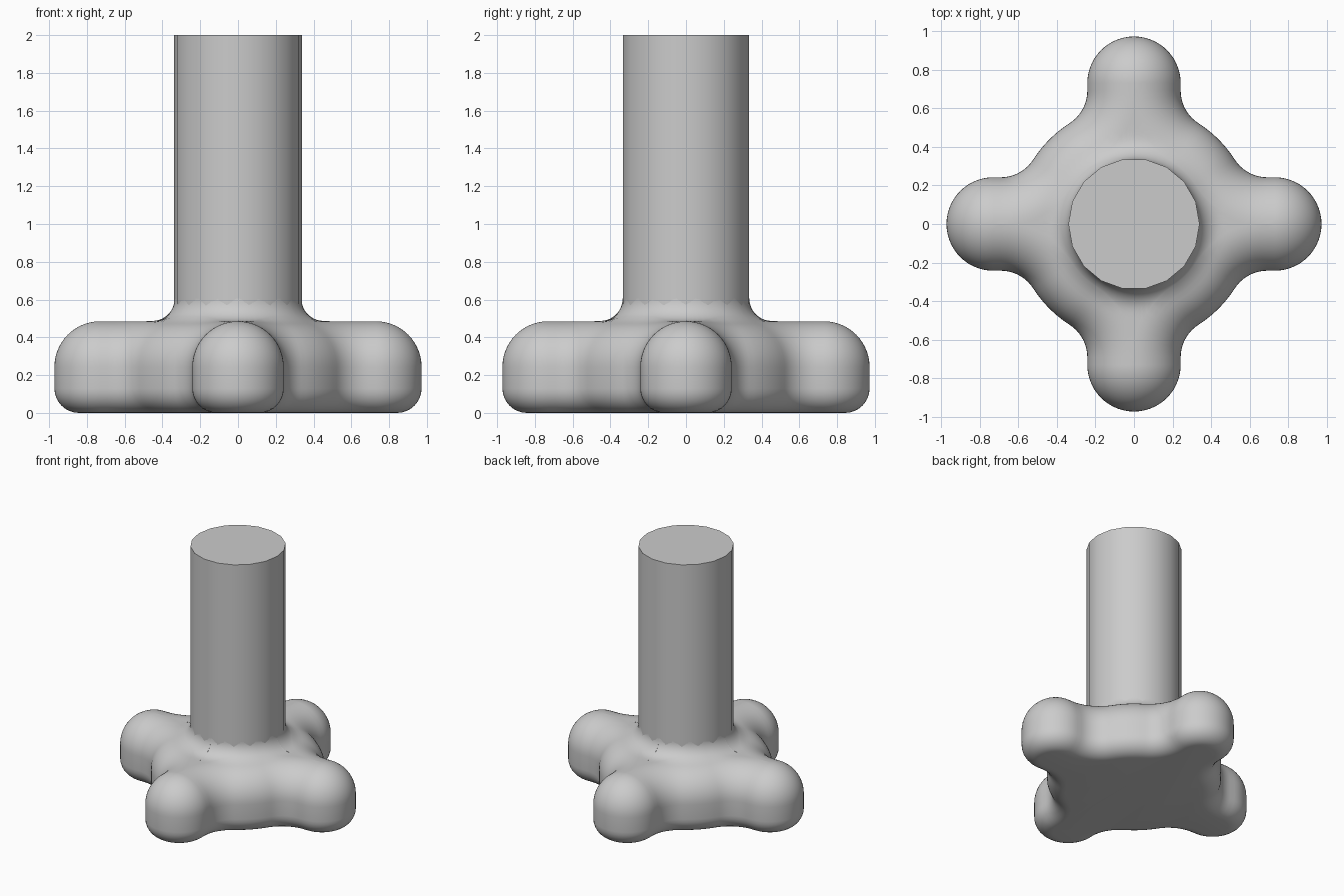
import bpy, bmesh
from math import sin, cos, pi, sqrt, atan2, hypot, radians

cube = bpy.data.objects.get("Cube")
if cube:
    bpy.data.objects.remove(cube, do_unlink=True)

# Main sizes
HEIGHT, POST_R, NECK_R = 2.0, 0.34, 0.335
TIP, LOBE_R, DISC_R, WEB_R = 0.73, 0.242, 0.62, 0.2
BASE_H, FOOT_R, FLARE = 0.485, 0.13, 0.12

grey = bpy.data.materials.new("plain grey")
grey.use_nodes = True
colour = (0.6, 0.6, 0.6, 1)
grey.diffuse_color = colour
grey.node_tree.nodes["Principled BSDF"].inputs["Base Color"].default_value = colour


def finish(bm, name, angle):
    bmesh.ops.remove_doubles(bm, verts=bm.verts, dist=0.0005)
    bmesh.ops.recalc_face_normals(bm, faces=bm.faces)
    mesh = bpy.data.meshes.new(name)
    bm.to_mesh(mesh)
    bm.free()
    mesh.materials.append(grey)
    ob = bpy.data.objects.new(name, mesh)
    bpy.context.collection.objects.link(ob)
    bpy.ops.object.select_all(action='DESELECT')
    ob.select_set(True)
    bpy.context.view_layer.objects.active = ob
    bpy.ops.object.shade_smooth_by_angle(angle=radians(angle))


def arc(cx, cy, r, a0, a1, n, side=1):
    """Points on an arc, each with its outward normal."""
    angles = [a0 + (a1 - a0) * i / n for i in range(n + 1)]
    return [(cx + r * cos(a), cy + r * sin(a), side * cos(a), side * sin(a))
            for a in angles]


def outline():
    """Plan of the base: a disc with four round lobes joined by webs."""
    wy = LOBE_R + WEB_R
    wx = sqrt((DISC_R + WEB_R) ** 2 - wy ** 2)
    turn = atan2(wy, wx)
    half = arc(TIP, 0, LOBE_R, 0, pi / 2, 14)
    half += arc(wx, wy, WEB_R, -pi / 2, turn - pi, 9, -1)
    half += arc(0, 0, DISC_R, turn, pi / 4, 4)[1:]
    lobe = [(x, -y, nx, -ny) for x, y, nx, ny in half[:0:-1]] + half[:-1]
    pts = []
    for k in range(4):
        c, s = cos(k * pi / 2), sin(k * pi / 2)
        pts += [(c * x - s * y, s * x + c * y, c * nx - s * ny, s * nx + c * ny)
                for x, y, nx, ny in lobe]
    return pts


def lift(r):
    """Height of the flare that blends the base into the post."""
    d = min(max(NECK_R + FLARE - r, 0), FLARE)
    return FLARE - sqrt(FLARE ** 2 - d ** 2)


# Base: rings offset inward from the plan, rounded below and domed above
plan = outline()
profile = []
for i in range(9):
    a = pi / 2 * i / 8
    profile.append((FOOT_R * (1 - sin(a)), FOOT_R * (1 - cos(a))))
for i in range(15):
    a = pi / 2 * i / 14
    profile.append((LOBE_R * (1 - cos(a)), BASE_H - LOBE_R * (1 - sin(a))))
rings = []
for inset, z in profile:
    ring = []
    for x, y, nx, ny in plan:
        px, py = x - nx * inset, y - ny * inset
        up = lift(hypot(px, py)) if z > BASE_H / 2 else 0
        ring.append((px, py, z + up))
    rings.append(ring)

# Flare: close the top rings in to the neck of the post
spine = rings[-1]
for i in range(1, 13):
    f = sin(pi / 2 * i / 12)
    ring = []
    for x, y, z in spine:
        r0 = hypot(x, y)
        r = r0 + (NECK_R - r0) * f
        ring.append((x / r0 * r, y / r0 * r, BASE_H + lift(r)))
    rings.append(ring)

bm = bmesh.new()
loops = [[bm.verts.new(p) for p in ring] for ring in rings]
for low, high in zip(loops, loops[1:]):
    for i in range(len(low)):
        j = (i + 1) % len(low)
        bm.faces.new((low[i], low[j], high[j], high[i]))
bm.faces.new(loops[0][::-1])
finish(bm, "lobed_base", 40)

# Post: eighteen-sided column with a flat top
bm = bmesh.new()
SIDES = 18
bottom, top = [[bm.verts.new((POST_R * cos(2 * pi * i / SIDES),
                              POST_R * sin(2 * pi * i / SIDES), z))
                for i in range(SIDES)] for z in (BASE_H, HEIGHT)]
for i in range(SIDES):
    j = (i + 1) % SIDES
    bm.faces.new((bottom[i], bottom[j], top[j], top[i]))
bm.faces.new(top)
finish(bm, "post", 30)
